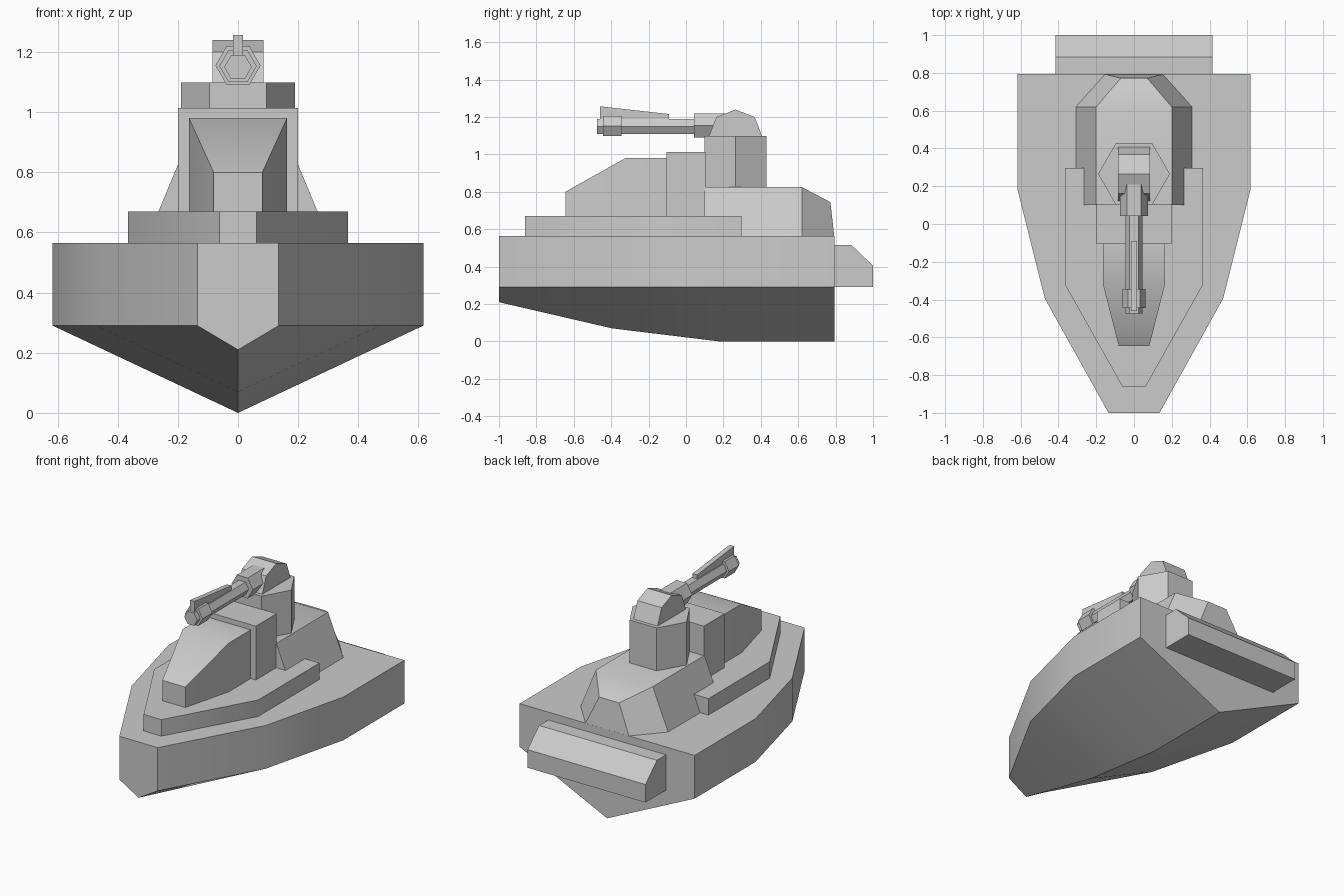
import bpy, bmesh
from math import radians, cos, sin, pi

if "Cube" in bpy.data.objects:
    bpy.data.objects.remove(bpy.data.objects["Cube"])


def loft(name, sections):
    """Skin equal-length closed loops of 3D points and cap both ends."""
    bm = bmesh.new()
    rings = [[bm.verts.new(p) for p in s] for s in sections]
    n = len(rings[0])
    for a, b in zip(rings, rings[1:]):
        for i in range(n):
            j = (i + 1) % n
            bm.faces.new((a[i], a[j], b[j], b[i]))
    bm.faces.new(rings[0])
    bm.faces.new(rings[-1])
    bmesh.ops.recalc_face_normals(bm, faces=bm.faces)
    mesh = bpy.data.meshes.new(name)
    bm.to_mesh(mesh)
    bm.free()
    ob = bpy.data.objects.new(name, mesh)
    bpy.context.collection.objects.link(ob)
    bpy.ops.object.select_all(action='DESELECT')
    ob.select_set(True)
    bpy.context.view_layer.objects.active = ob
    bpy.ops.object.shade_smooth_by_angle(angle=radians(30))
    return ob


def slab(name, half, z0, z1):
    """Extrude a plan outline, given as its right half, mirrored in x."""
    outline = half + [(-x, y) for x, y in reversed(half)]
    return loft(name, [[(x, y, z) for x, y in outline] for z in (z0, z1)])


def side_profile(name, profile, w):
    """Extrude a (y, z) profile across the width."""
    return loft(name, [[(x, y, z) for y, z in profile] for x in (-w, w)])


def hex_tube(name, r, y0, y1, z):
    """Six-sided bar along y."""
    return loft(name, [[(r * cos(i * pi / 3), y, z + r * sin(i * pi / 3))
                        for i in range(6)] for y in (y0, y1)])


# Hull: stations of (y, half width, keel height)
stations = [(-1, 0.135, 0.21), (-0.395, 0.472, 0.07), (0.18, 0.616, 0), (0.793, 0.616, 0)]
loft("hull", [[(-w, y, 0.565), (-w, y, 0.29), (0, y, k), (w, y, 0.29), (w, y, 0.565)]
              for y, w, k in stations])

# Stern box
side_profile("stern_box", [(0.78, 0.29), (1, 0.29), (1, 0.405), (0.885, 0.515), (0.78, 0.515)], 0.415)

# Raised deck tier
slab("deck_tier", [(0.062, -0.86), (0.366, -0.32), (0.366, 0.297)], 0.56, 0.67)

# Rear cabin: (y bottom, half bottom, y top, half top, z top)
cabin = [(0.1, 0.31, 0.1, 0.2, 0.825), (0.62, 0.31, 0.62, 0.2, 0.825), (0.793, 0.155, 0.772, 0.07, 0.745)]
loft("cabin", [[(-wb, yb, 0.56), (wb, yb, 0.56), (wt, yt, zt), (-wt, yt, zt)]
               for yb, wb, yt, wt, zt in cabin])

# Middle block and tapered forward housing
slab("middle_block", [(0.199, -0.105), (0.199, 0.105)], 0.66, 1.013)
loft("forward_housing", [[(-w, y, 0.66), (w, y, 0.66), (w, y, z), (-w, y, z)]
                         for y, w, z in [(-0.645, 0.081, 0.8), (-0.325, 0.163, 0.98), (-0.1, 0.163, 0.98)]])

# Turret pedestal and head
slab("turret_pedestal", [(0.095, 0.1), (0.19, 0.265), (0.095, 0.43)], 0.82, 1.098)
side_profile("turret_head", [(0.12, 1.09), (0.162, 1.2), (0.265, 1.24), (0.367, 1.2), (0.41, 1.09)], 0.085)

# Gun: collar, barrel, muzzle ring and top rail
hex_tube("gun_collar", 0.075, 0.043, 0.21, 1.155)
hex_tube("gun_barrel", 0.046, -0.475, 0.1, 1.15)
hex_tube("muzzle_ring", 0.062, -0.445, -0.345, 1.153)
side_profile("gun_rail", [(-0.46, 1.18), (-0.46, 1.257), (-0.09, 1.216), (-0.09, 1.18)], 0.016)
